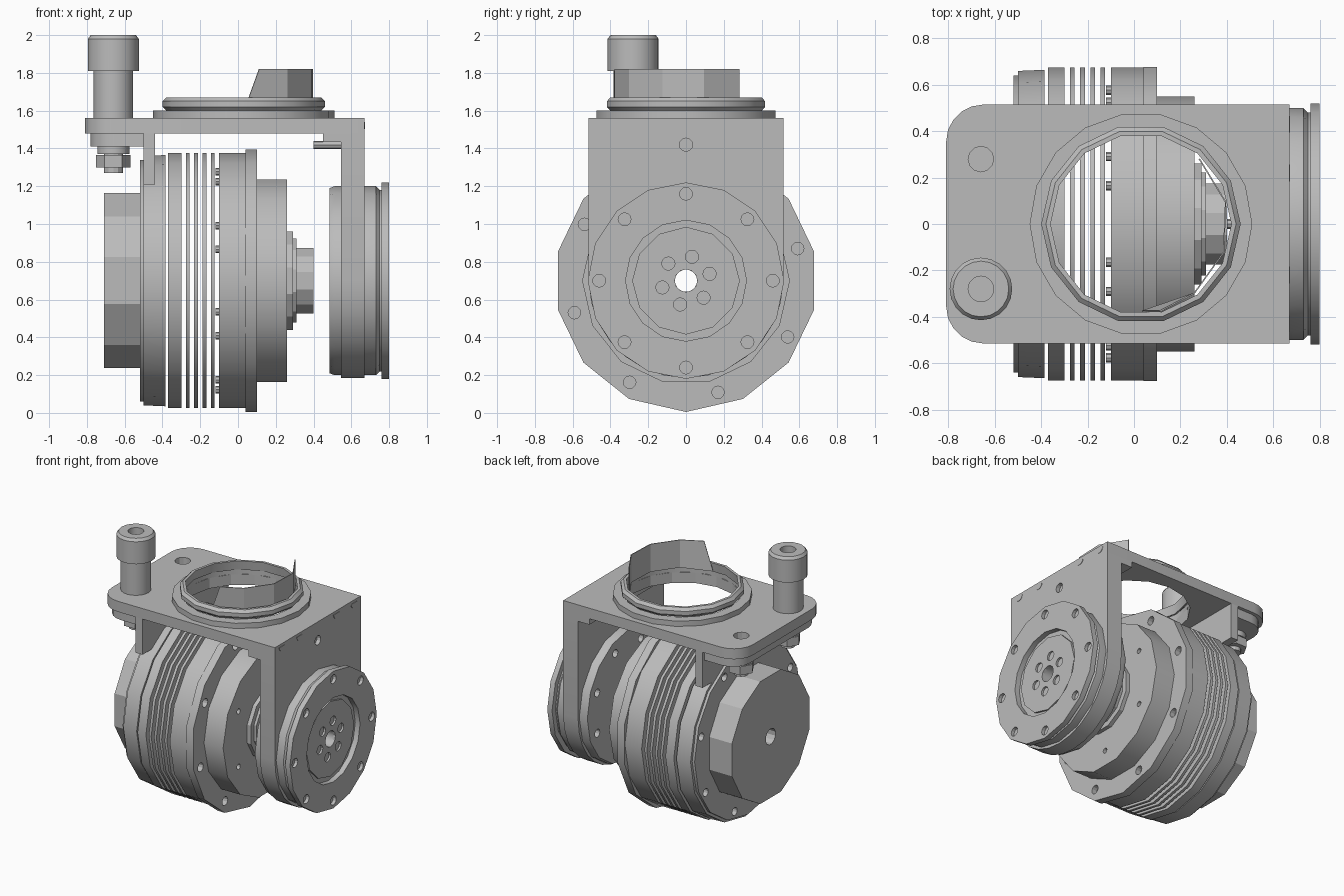
import bpy, bmesh, math
from mathutils import Vector

if "Cube" in bpy.data.objects:
    bpy.data.objects.remove(bpy.data.objects["Cube"])

GREY = 0.5
metal = bpy.data.materials.new("grey_metal")
metal.use_nodes = True
metal.diffuse_color = (GREY, GREY, GREY, 1)
metal.node_tree.nodes["Principled BSDF"].inputs["Base Color"].default_value = (GREY, GREY, GREY, 1)

AXIS_Z = 0.70          # height of the shaft line
BOLT_Y = 0.28
BOLT_X = -0.66


def finish(name, bm, smooth=28):
    bmesh.ops.remove_doubles(bm, verts=bm.verts, dist=0.0001)
    bmesh.ops.recalc_face_normals(bm, faces=bm.faces)
    mesh = bpy.data.meshes.new(name)
    bm.to_mesh(mesh)
    bm.free()
    mesh.materials.append(metal)
    obj = bpy.data.objects.new(name, mesh)
    bpy.context.collection.objects.link(obj)
    if smooth:
        bpy.ops.object.select_all(action="DESELECT")
        obj.select_set(True)
        bpy.context.view_layer.objects.active = obj
        bpy.ops.object.shade_smooth_by_angle(angle=math.radians(smooth))
    return obj


def place(axis, t, u, v):
    return Vector((t, u, v)) if axis == "x" else Vector((u, v, t))


def add_lathe(bm, profile, axis, centre, n, rot=0):
    """Revolve a closed (distance, radius) profile around the axis."""
    rings = []
    for k in range(n):
        a = math.radians(rot) + math.tau * k / n
        rings.append([bm.verts.new(place(axis, t, centre[0] + r * math.cos(a), centre[1] + r * math.sin(a)))
                      for t, r in profile])
    m = len(profile)
    for k in range(n):
        p, q = rings[k], rings[(k + 1) % n]
        for i in range(m):
            j = (i + 1) % m
            if profile[i][1] + profile[j][1] > 0:
                bm.faces.new((p[i], p[j], q[j], q[i]))


def lathe(name, profile, axis="x", centre=(0, AXIS_Z), n=16, rot=0):
    bm = bmesh.new()
    add_lathe(bm, profile, axis, centre, n, rot)
    return finish(name, bm)


def tube(name, t0, t1, r, hole=0.0, **kw):
    return lathe(name, [(t0, hole), (t0, r), (t1, r), (t1, hole)], **kw)


def prism(name, points, axis, t0, t1):
    bm = bmesh.new()
    face = bm.faces.new([bm.verts.new(place(axis, t0, u, v)) for u, v in points])
    ext = bmesh.ops.extrude_face_region(bm, geom=[face])
    moved = [g for g in ext["geom"] if isinstance(g, bmesh.types.BMVert)]
    bmesh.ops.translate(bm, verts=moved, vec=place(axis, t1 - t0, 0, 0))
    return finish(name, bm)


def arc(cx, cy, r, a0, a1, steps):
    angles = [math.radians(a0 + (a1 - a0) * i / steps) for i in range(steps + 1)]
    return [(cx + r * math.cos(a), cy + r * math.sin(a)) for a in angles]


def drill(obj, holes, axis, t0, t1, r, n=12):
    """Cut round holes at the given centres, then discard the cutter."""
    bm = bmesh.new()
    for c in holes:
        add_lathe(bm, [(t0, 0), (t0, r), (t1, r), (t1, 0)], axis, c, n)
    cutter = finish("hole_cutter", bm, 0)
    cutter.hide_render = True
    mod = obj.modifiers.new("holes", "BOOLEAN")
    mod.operation, mod.solver, mod.object = "DIFFERENCE", "EXACT", cutter
    bpy.context.view_layer.update()
    cut = bpy.data.meshes.new_from_object(obj.evaluated_get(bpy.context.evaluated_depsgraph_get()))
    obj.modifiers.clear()
    obj.data = cut
    bpy.data.objects.remove(cutter)


def ring_of(count, r, start=0):
    return [(r * math.cos(a), AXIS_Z + r * math.sin(a))
            for a in (math.radians(start) + math.tau * k / count for k in range(count))]


BORE = 0.06

# Motor: end cap, housing, cooling plates, flange and output hub
tube("motor_end_cap", -0.71, -0.52, 0.48, BORE, n=12, rot=15)
housing = lathe("motor_housing", [(-0.52, BORE), (-0.52, 0.64), (-0.50, 0.64), (-0.50, 0.66),
                                  (-0.385, 0.665), (-0.385, BORE)])
drill(housing, ring_of(8, 0.58, 16), "x", -0.6, -0.48, 0.03)
tube("rear_disc", -0.37, -0.30, 0.675, BORE)
for i in range(4):
    x = -0.276 + 0.044 * i
    tube(f"cooling_plate_{i + 1}", x, x + 0.02, 0.675, BORE)
tube("front_disc", -0.10, 0.04, 0.675, BORE)
flange = tube("motor_flange", 0.04, 0.10, 0.695, BORE, n=14, rot=90 / 7)
drill(flange, ring_of(8, 0.615, 16), "x", 0.06, 0.12, 0.033)
for i, (y, z) in enumerate(ring_of(8, 0.6, 16)):
    tube(f"flange_screw_tip_{i + 1}", -0.12, -0.10, 0.02, centre=(y, z), n=8)
step = tube("flange_step", 0.10, 0.26, 0.55, BORE, n=14)
drill(step, ring_of(6, 0.42, 30), "x", 0.23, 0.28, 0.02)
lathe("output_hub", [(0.26, BORE), (0.26, 0.27), (0.29, 0.27), (0.29, 0.23), (0.31, 0.23),
                     (0.31, 0.18), (0.40, 0.18), (0.40, BORE)], n=12, rot=15)

# Idler wheel beside the right leg
idler = lathe("idler_body", [(0.485, BORE), (0.485, 0.49), (0.51, 0.5), (0.73, 0.5), (0.75, 0.48),
                             (0.76, 0.48), (0.76, BORE)])
drill(idler, ring_of(8, 0.40, 22.5), "x", 0.47, 0.53, 0.03)
plate = tube("idler_face_plate", 0.76, 0.80, 0.52, 0.32, n=16)
drill(plate, ring_of(8, 0.46), "x", 0.775, 0.82, 0.034)
face_hub = tube("idler_face_hub", 0.755, 0.775, 0.285, BORE, n=12)
drill(face_hub, ring_of(6, 0.13, 16), "x", 0.74, 0.79, 0.035)

# Bracket: top plate, lower pad and two legs
RING_X = 0.03


def rounded_plate(x0, x1, half, r):
    return ([(x1, -half), (x1, half)] + arc(x0 + r, half - r, r, 90, 180, 5)
            + arc(x0 + r, r - half, r, 180, 270, 5))


top = prism("bracket_top_plate", rounded_plate(-0.81, 0.67, 0.515, 0.16), "z", 1.48, 1.56)
drill(top, [(RING_X, 0)], "z", 1.4, 1.6, 0.41, 16)
drill(top, [(BOLT_X, BOLT_Y)], "z", 1.50, 1.6, 0.055)
pad = prism("bracket_lower_pad", rounded_plate(-0.78, -0.44, 0.49, 0.14), "z", 1.41, 1.48)
drill(pad, [(RING_X, 0)], "z", 1.3, 1.479, 0.5, 20)

leg = prism("bracket_right_leg", [(0.515, 1.48), (-0.515, 1.48)]
            + arc(0, AXIS_Z, 0.515, 180, 360, 14), "x", 0.545, 0.67)
drill(leg, [(0, AXIS_Z)], "x", 0.5, 0.7, BORE)
drill(leg, [(0, 1.42)], "x", 0.64, 0.7, 0.035)
prism("bracket_left_leg", [(-0.515, 1.21), (0.515, 1.21), (0.515, 1.48), (-0.515, 1.48)], "x", -0.50, -0.44)
prism("bracket_inner_rib", [(-0.515, 1.435), (0.515, 1.435), (0.515, 1.48), (-0.515, 1.48)], "x", 0.45, 0.545)
tube("leg_screw", 0.40, 0.545, 0.022, centre=(0, 1.418), n=8)

# Half-round screw pockets along the right edge of the bracket
for i, y in enumerate((-0.43, -0.22, 0.22, 0.43)):
    prism(f"edge_pocket_{i + 1}", arc(y, 1.54, 0.036, 180, 360, 6), "x", 0.668, 0.673)

# Collar and broken tube on the top plate
centre = (RING_X, 0)
tube("collar_base", 1.56, 1.60, 0.48, 0.41, axis="z", centre=centre, n=18)
lathe("collar_ring", [(1.60, 0.40), (1.60, 0.41), (1.62, 0.43), (1.65, 0.43), (1.67, 0.41), (1.67, 0.39)],
      axis="z", centre=centre, n=14)
bm = bmesh.new()
columns = []
for k, (x, y) in enumerate(arc(RING_X, 0, 0.38, -86, 48, 4)):
    lean = 0.08 if k == 0 else 0
    columns.append((bm.verts.new((x - lean / 4, y, 1.61)), bm.verts.new((x + lean * 0.7, y, 1.82))))
for a, b in zip(columns, columns[1:]):
    bm.faces.new((a[0], b[0], b[1], a[1]))
finish("tube_fragment", bm, 0)
wall = bpy.data.objects["tube_fragment"].modifiers.new("thickness", "SOLIDIFY")
wall.thickness = 0.006

# Tall cap screw, and the nuts beneath both plate holes
screw_at = (BOLT_X, -BOLT_Y)
lathe("cap_screw", [(1.56, 0), (1.56, 0.105), (1.81, 0.105), (1.81, 0.135), (1.98, 0.135), (2.0, 0.12),
                    (2.0, 0.055), (1.92, 0.055), (1.92, 0)], axis="z", centre=screw_at, n=20)
for side, y in (("front", -BOLT_Y), ("back", BOLT_Y)):
    spot = (BOLT_X, y)
    tube(f"{side}_bolt_end", 1.27, 1.41, 0.05, axis="z", centre=spot, n=12)
    tube(f"{side}_washer", 1.37, 1.41, 0.085, axis="z", centre=spot, n=16)
    tube(f"{side}_nut", 1.30, 1.365, 0.092, axis="z", centre=spot, n=6)
